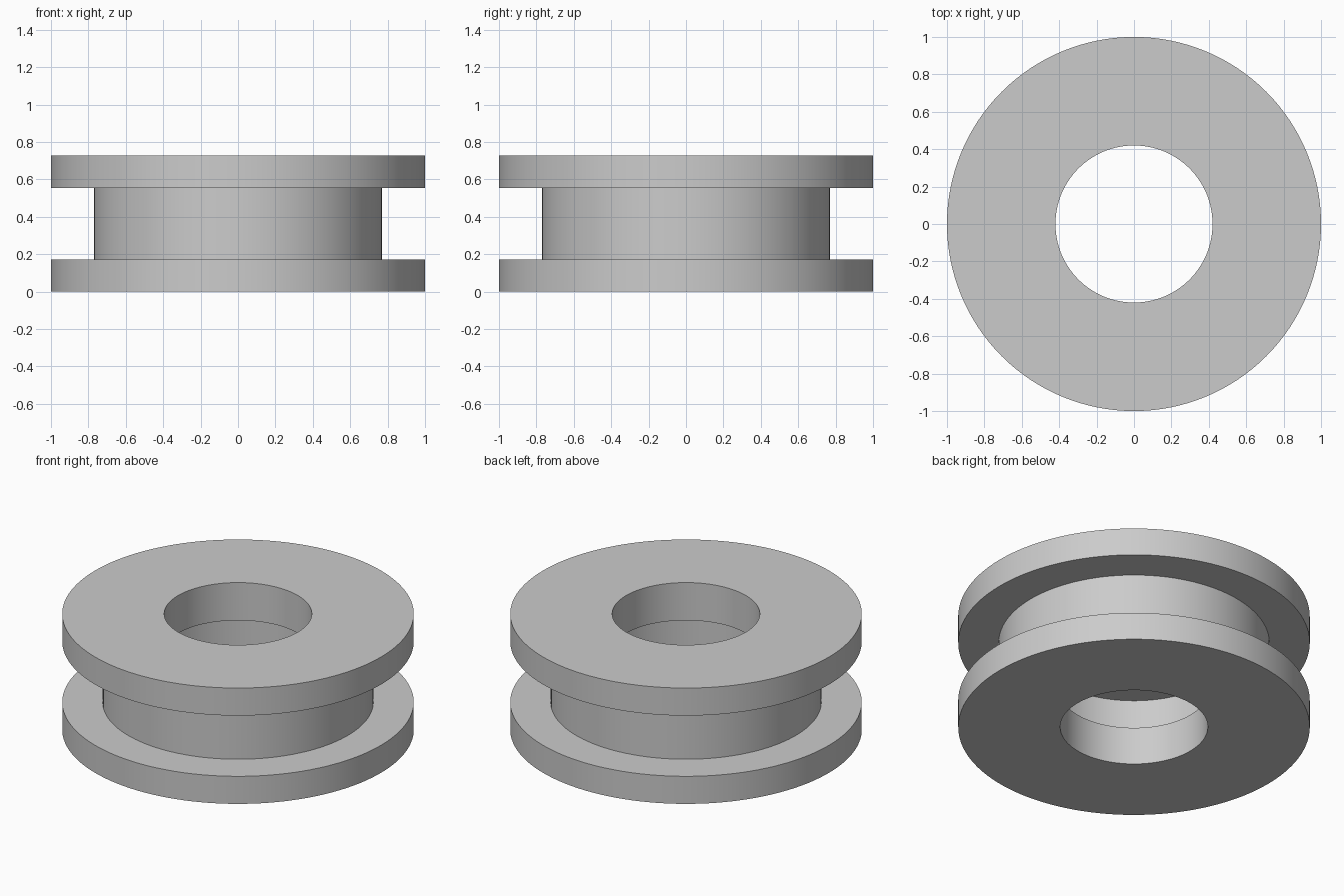
import bpy, bmesh
from math import cos, sin, tau, radians

cube = bpy.data.objects.get("Cube")
if cube:
    bpy.data.objects.remove(cube, do_unlink=True)

SEGMENTS = 128
grey = bpy.data.materials.new("plain_grey")
grey.use_nodes = True
colour = (0.6, 0.6, 0.6, 1)
grey.diffuse_color = colour
grey.node_tree.nodes["Principled BSDF"].inputs["Base Color"].default_value = colour


def lathe(name, profile, material):
    """Revolve a closed (radius, height) outline around z."""
    bm = bmesh.new()
    rings = []
    for r, z in profile:
        rings.append([bm.verts.new((r * cos(tau * i / SEGMENTS), r * sin(tau * i / SEGMENTS), z))
                      for i in range(SEGMENTS)])
    for a, b in zip(rings, rings[1:] + rings[:1]):
        for i in range(SEGMENTS):
            j = (i + 1) % SEGMENTS
            bm.faces.new((a[i], a[j], b[j], b[i]))
    bmesh.ops.recalc_face_normals(bm, faces=bm.faces)
    mesh = bpy.data.meshes.new(name)
    bm.to_mesh(mesh)
    bm.free()
    mesh.materials.append(material)
    obj = bpy.data.objects.new(name, mesh)
    bpy.context.collection.objects.link(obj)
    bpy.ops.object.select_all(action="DESELECT")
    obj.select_set(True)
    bpy.context.view_layer.objects.active = obj
    bpy.ops.object.shade_smooth_by_angle(angle=radians(30))
    return obj


# Lower half of the section: inner groove, bore, flange, hub
height = 0.727
bore, groove, hub, rim = 0.42, 0.55, 0.77, 1.0
lower = [(groove, 0.237), (bore, 0.237), (bore, 0), (rim, 0), (rim, 0.173), (hub, 0.173)]
# Mirror it about mid-height for the upper half
upper = [(r, height - z) for r, z in reversed(lower)]
lathe("grooved_roller", lower + upper, grey)
